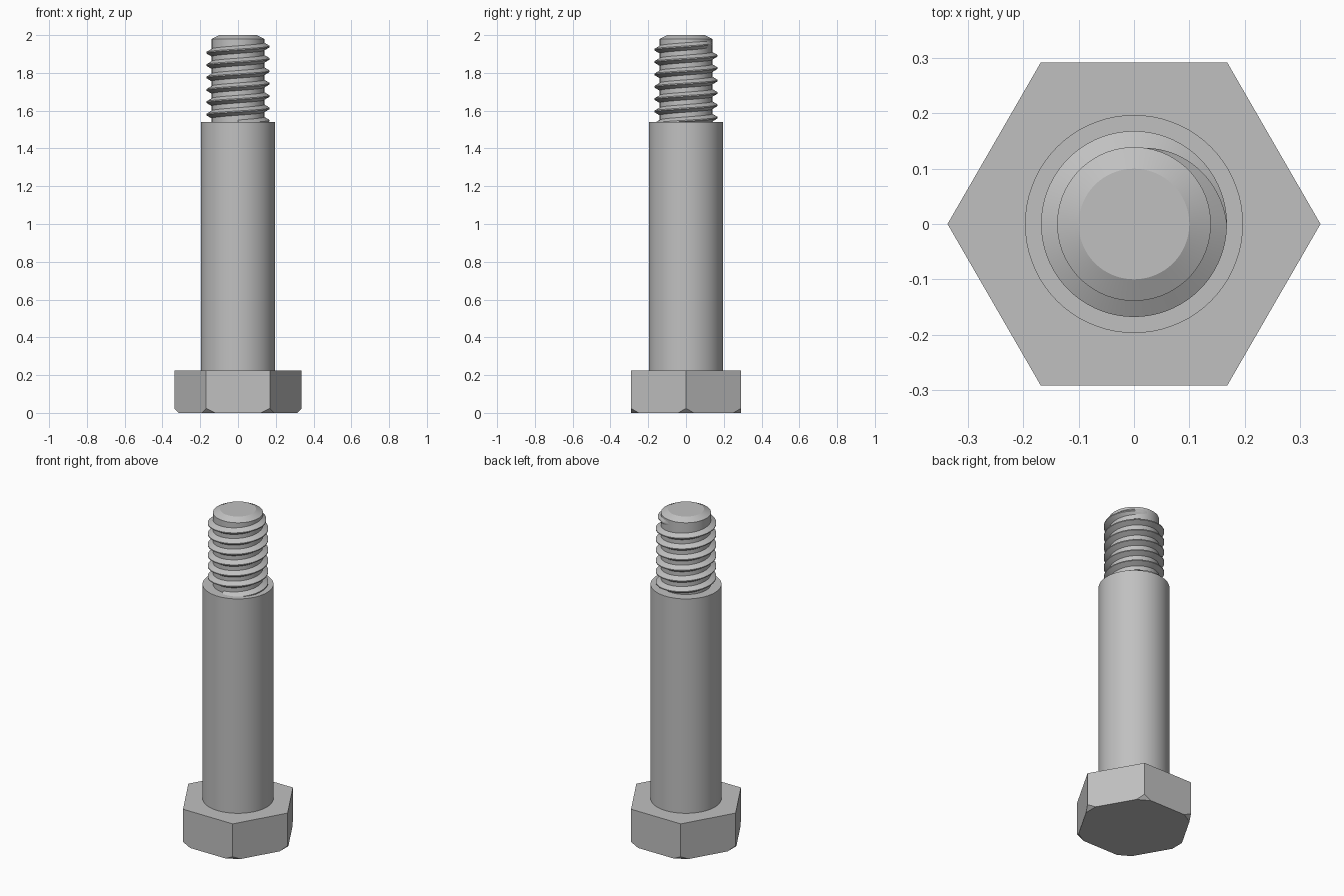
import bpy, bmesh, math
from math import cos, sin, pi, tau
from mathutils import Vector

if "Cube" in bpy.data.objects:
    bpy.data.objects.remove(bpy.data.objects["Cube"], do_unlink=True)

GREY = (0.53, 0.53, 0.53, 1)
steel = bpy.data.materials.new("steel grey")
steel.use_nodes = True
steel.diffuse_color = GREY
steel.node_tree.nodes["Principled BSDF"].inputs["Base Color"].default_value = GREY


def finish(name, bm, smooth=True):
    bmesh.ops.recalc_face_normals(bm, faces=bm.faces[:])
    mesh = bpy.data.meshes.new(name)
    bm.to_mesh(mesh)
    bm.free()
    ob = bpy.data.objects.new(name, mesh)
    bpy.context.collection.objects.link(ob)
    mesh.materials.append(steel)
    if smooth:
        bpy.ops.object.select_all(action='DESELECT')
        ob.select_set(True)
        bpy.context.view_layer.objects.active = ob
        bpy.ops.object.shade_smooth_by_angle(angle=math.radians(20))
    return ob


def turned(name, profile, sides=72):
    """Solid of revolution about z from (radius, height) pairs, capped at both ends."""
    bm = bmesh.new()
    rings = [[bm.verts.new((r * cos(tau * i / sides), r * sin(tau * i / sides), z))
              for i in range(sides)] for r, z in profile]
    for a, b in zip(rings, rings[1:]):
        for i in range(sides):
            j = (i + 1) % sides
            bm.faces.new((a[i], a[j], b[j], b[i]))
    bm.faces.new(rings[0][::-1])
    bm.faces.new(rings[-1])
    return finish(name, bm)


# Hexagonal head with its lower corners cut off at an angle
HEAD_R, HEAD_H, CUT = 0.337, 0.225, 0.024
bm = bmesh.new()
base = bm.faces.new([bm.verts.new((HEAD_R * cos(k * pi / 3), HEAD_R * sin(k * pi / 3), 0))
                     for k in range(6)])
top = bmesh.ops.extrude_face_region(bm, geom=[base])["geom"]
bmesh.ops.translate(bm, verts=[v for v in top if isinstance(v, bmesh.types.BMVert)],
                    vec=(0, 0, HEAD_H))
for k in range(6):
    out = Vector((cos(k * pi / 3), sin(k * pi / 3), 0))
    bmesh.ops.bisect_plane(bm, geom=bm.verts[:] + bm.edges[:] + bm.faces[:],
                           plane_co=out * (HEAD_R - CUT), plane_no=out - Vector((0, 0, 1)),
                           clear_outer=True)
    bmesh.ops.holes_fill(bm, edges=[e for e in bm.edges if e.is_boundary])
finish("hex_head", bm, smooth=False)

# Plain shoulder and the core of the threaded end
SHOULDER_Z, ROOT, CREST = 1.54, 0.139, 0.168
turned("shoulder", [(0.197, HEAD_H), (0.197, SHOULDER_Z)])
turned("threaded_core", [(ROOT, SHOULDER_Z), (ROOT, 1.98), (0.1, 2.0)])

# Right-hand helical ridge that fades into the core over its last quarter turn
PITCH, STEPS, TURNS = 0.0655, 72, 6.5
bm = bmesh.new()
sections = []
for i in range(int(TURNS * STEPS) + 1):
    back = TURNS - i / STEPS                  # turns left before the upper end
    angle = pi / 2 - back * tau
    z = 1.956 - back * PITCH
    height = min(1, back / 0.25)
    inner = ROOT - 0.003
    outer = inner + (CREST - inner) * height
    row = []
    for r, dz in ((inner, -0.022), (outer, -0.003), (outer, 0.003), (inner, 0.022)):
        row.append(bm.verts.new((r * cos(angle), r * sin(angle),
                                 max(SHOULDER_Z - 0.005, z + dz))))
    sections.append(row)
for a, b in zip(sections, sections[1:]):
    for j in range(4):
        n = (j + 1) % 4
        bm.faces.new((a[j], a[n], b[n], b[j]))
bm.faces.new(sections[0])
bmesh.ops.remove_doubles(bm, verts=bm.verts[:], dist=0.00001)
finish("thread", bm)
